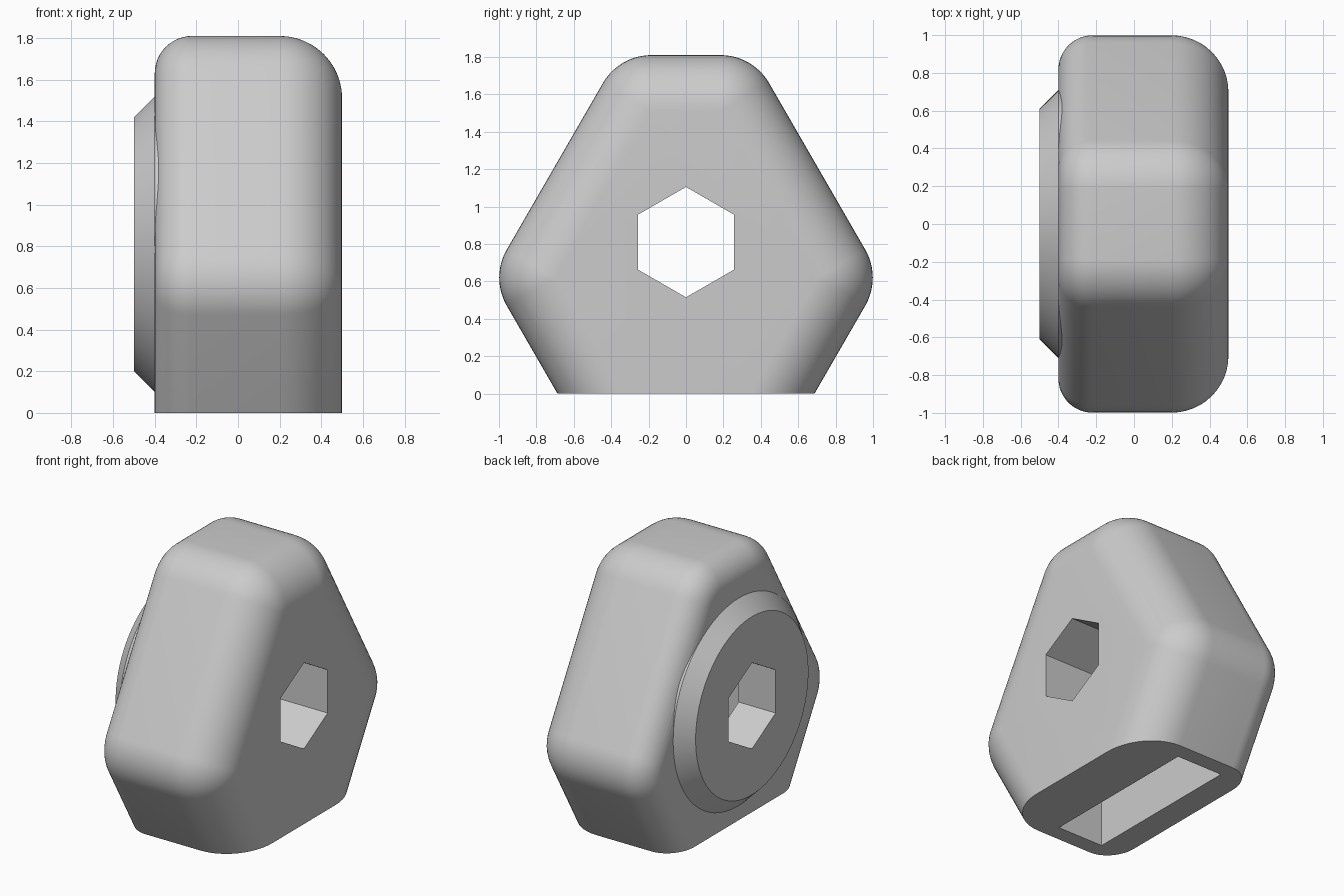
import bpy, bmesh
from math import cos, sin, pi, radians
from mathutils import Matrix, Vector

cube = bpy.data.objects.get("Cube")
if cube:
    bpy.data.objects.remove(cube, do_unlink=True)

CENTER_Z = 0.81
FILLET, BACK_FILLET = 0.3, 0.18
X_BACK, X_FRONT = -0.4, 0.5
STEPS = 12

grey = bpy.data.materials.new("grey plastic")
grey.use_nodes = True
color = (0.6, 0.6, 0.6, 1)
grey.diffuse_color = color
grey.node_tree.nodes["Principled BSDF"].inputs["Base Color"].default_value = color


def make_object(name, bm):
    bmesh.ops.recalc_face_normals(bm, faces=bm.faces)
    mesh = bpy.data.meshes.new(name)
    bm.to_mesh(mesh)
    bm.free()
    mesh.materials.append(grey)
    obj = bpy.data.objects.new(name, mesh)
    bpy.context.collection.objects.link(obj)
    return obj


def loft(name, rings):
    """Skin a list of equal-length rings and cap both ends."""
    bm = bmesh.new()
    loops = [[bm.verts.new(p) for p in ring] for ring in rings]
    n = len(loops[0])
    for a, b in zip(loops, loops[1:]):
        for i in range(n):
            j = (i + 1) % n
            bm.faces.new((a[i], a[j], b[j], b[i]))
    bm.faces.new(loops[0])
    bm.faces.new(loops[-1])
    bmesh.ops.remove_doubles(bm, verts=bm.verts, dist=0.0005)
    return make_object(name, bm)


def circle(x, radius, sides, turn=0):
    return [(x, radius * cos(turn + 2 * pi * i / sides),
             CENTER_Z + radius * sin(turn + 2 * pi * i / sides)) for i in range(sides)]


def combine(target, other, operation):
    mod = target.modifiers.new(operation, "BOOLEAN")
    mod.operation, mod.solver, mod.object = operation, "EXACT", other
    bpy.context.view_layer.objects.active = target
    bpy.ops.object.modifier_apply(modifier=mod.name)
    bpy.data.objects.remove(other, do_unlink=True)


# Body outline: six sides given by direction and distance, with rounded corners
sides = [(30, 0.81), (90, 1.0), (150, 0.81), (210, 1.0), (270, 1.5), (330, 1.0)]


def outline(x, inset):
    points = []
    for (a1, d1), (a2, d2) in zip(sides, sides[1:] + sides[:1]):
        a, b = radians(a1), radians(a1 + 60)
        d1, d2 = d1 - FILLET, d2 - FILLET
        cy = (d1 * sin(b) - d2 * sin(a)) / sin(b - a)
        cz = (d2 * cos(a) - d1 * cos(b)) / sin(b - a)
        for k in range(STEPS + 1):
            t = a + (b - a) * k / STEPS
            r = FILLET - inset
            points.append((x, cy + r * cos(t), CENTER_Z + cz + r * sin(t)))
    return points


# Body with rounded rims, the larger one on the +x face
quarter = [pi / 2 * k / STEPS for k in range(STEPS + 1)]
rings = [outline(X_BACK + BACK_FILLET * (1 - cos(t)), BACK_FILLET * (1 - sin(t))) for t in quarter]
rings += [outline(X_FRONT - FILLET * (1 - sin(t)), FILLET * (1 - cos(t))) for t in quarter]
body = loft("knob_body", rings)

# Flat sharp-edged base
bm = bmesh.new()
bm.from_mesh(body.data)
cut = bmesh.ops.bisect_plane(bm, geom=bm.verts[:] + bm.edges[:] + bm.faces[:],
                             plane_co=(0, 0, 0), plane_no=(0, 0, 1), clear_inner=True)
rim = [e for e in cut["geom_cut"] if isinstance(e, bmesh.types.BMEdge)]
bmesh.ops.contextual_create(bm, geom=rim)
bmesh.ops.recalc_face_normals(bm, faces=bm.faces)
bm.to_mesh(body.data)
bm.free()

# Chamfered round boss on the -x face
boss = loft("boss", [circle(-0.5, 0.61, 96), circle(-0.4, 0.71, 96),
                     circle(-0.37, 0.71, 96), circle(-0.3, 0.5, 96)])
combine(body, boss, "UNION")

# Hexagonal through hole
hole = loft("hex_hole", [circle(x, 0.295, 6, pi / 2) for x in (-0.8, 0.8)])
combine(body, hole, "DIFFERENCE")

# Nut slot rising from the base past the hole
low, high = Vector((-0.22, -0.575, -0.3)), Vector((0.125, 0.575, 1.385))
bm = bmesh.new()
bmesh.ops.create_cube(bm, size=1, matrix=Matrix.Translation((low + high) / 2)
                      @ Matrix.Diagonal((high - low).to_4d()))
combine(body, make_object("nut_slot", bm), "DIFFERENCE")

# Smooth fillets, crisp edges
bpy.ops.object.select_all(action="DESELECT")
body.select_set(True)
bpy.context.view_layer.objects.active = body
bpy.ops.object.shade_smooth_by_angle(angle=radians(25))
